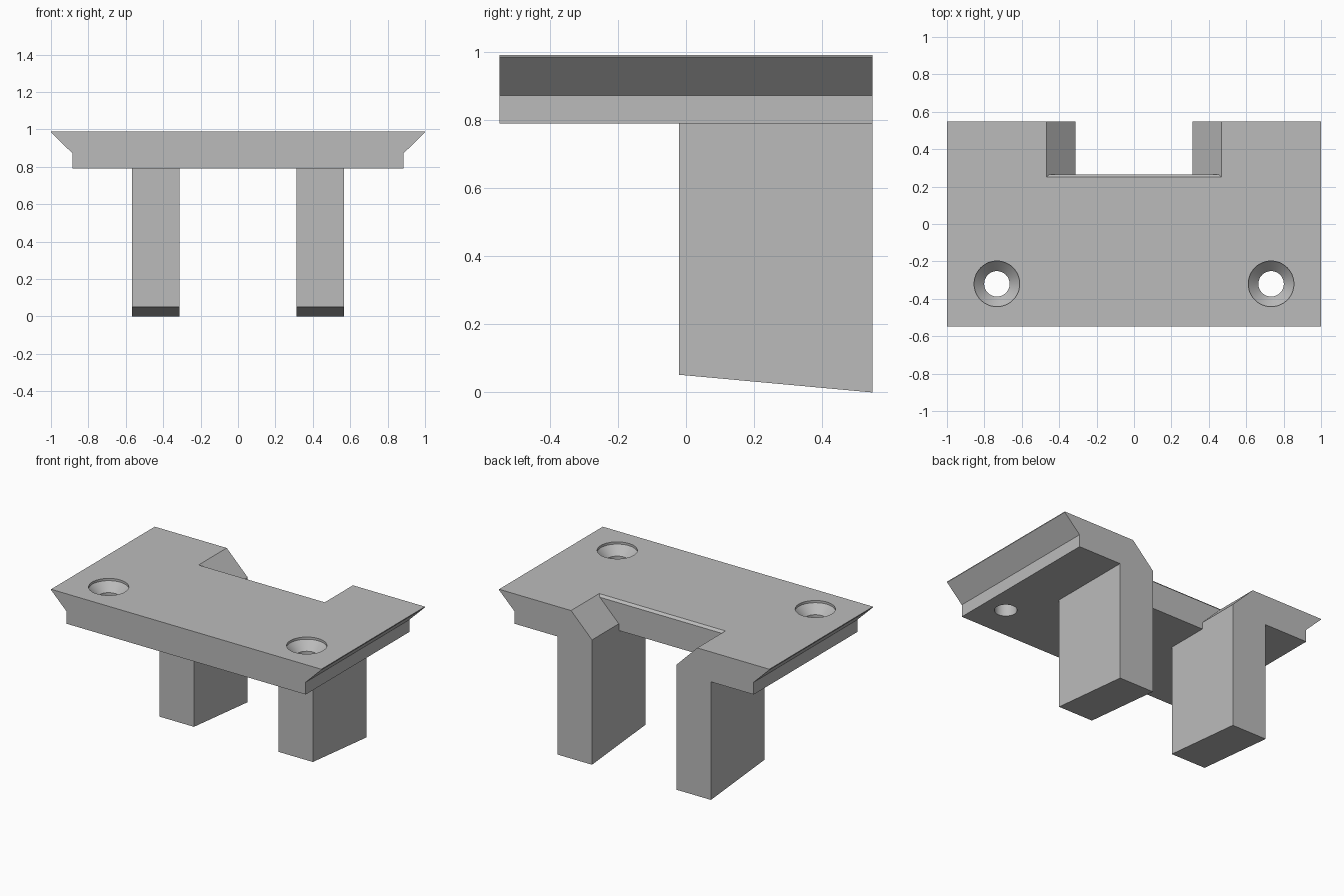
import bpy
import bmesh
from math import cos, sin, tau

if "Cube" in bpy.data.objects:
    bpy.data.objects.remove(bpy.data.objects["Cube"])

HALF_Y = 0.548
TOP, UNDER = 0.99, 0.79

grey = bpy.data.materials.new("plain grey")
grey.use_nodes = True
COLOUR = (0.5, 0.5, 0.5, 1)
grey.diffuse_color = COLOUR
grey.node_tree.nodes["Principled BSDF"].inputs["Base Color"].default_value = COLOUR


def loft(name, rings):
    """Closed solid through a list of matching point rings."""
    bm = bmesh.new()
    loops = [[bm.verts.new(p) for p in ring] for ring in rings]
    n = len(loops[0])
    for a, b in zip(loops, loops[1:]):
        for i in range(n):
            j = (i + 1) % n
            bm.faces.new((a[i], a[j], b[j], b[i]))
    bm.faces.new(loops[0])
    bm.faces.new(loops[-1])
    bmesh.ops.recalc_face_normals(bm, faces=bm.faces)
    mesh = bpy.data.meshes.new(name)
    bm.to_mesh(mesh)
    bm.free()
    mesh.materials.append(grey)
    obj = bpy.data.objects.new(name, mesh)
    bpy.context.collection.objects.link(obj)
    return obj


def combine(target, tool, operation):
    """Apply a boolean and remove the tool."""
    mod = target.modifiers.new(operation, "BOOLEAN")
    mod.operation, mod.solver, mod.object = operation, "EXACT", tool
    bpy.context.view_layer.objects.active = target
    bpy.ops.object.modifier_apply(modifier=mod.name)
    bpy.data.objects.remove(tool)


def circle(x, y, z, r, n=48):
    return [(x + r * cos(tau * i / n), y + r * sin(tau * i / n), z) for i in range(n)]


# Plate with undercut side edges
half = [(0.885, UNDER), (0.885, 0.872), (1, 0.985), (1, TOP)]
outline = half + [(-x, z) for x, z in reversed(half)]
bracket = loft("bracket_plate", [[(x, y, z) for x, z in outline] for y in (-HALF_Y, HALF_Y)])

# Legs with a sloping foot
for side in (1, -1):
    section = [(-0.02, 0.052), (HALF_Y, 0), (HALF_Y, 0.81), (-0.02, 0.81)]
    leg = loft("leg", [[(side * x, y, z) for y, z in section] for x in (0.312, 0.568)])
    combine(bracket, leg, "UNION")

# Rear notch with flared sides and a small front chamfer
levels = [(0.7, 0.312, 0.265), (0.835, 0.312, 0.265), (0.975, 0.452, 0.265),
          (TOP, 0.467, 0.25), (1.04, 0.517, 0.2)]
notch = loft("notch_cutter", [[(-w, y, z), (w, y, z), (w, 0.7, z), (-w, 0.7, z)]
                              for z, w, y in levels])
combine(bracket, notch, "DIFFERENCE")

# Countersunk screw holes
for x in (-0.733, 0.733):
    steps = [(0.7, 0.068), (0.92, 0.068), (0.975, 0.122), (1.1, 0.122)]
    hole = loft("hole_cutter", [circle(x, -0.32, z, r) for z, r in steps])
    combine(bracket, hole, "DIFFERENCE")

bpy.ops.object.select_all(action="DESELECT")
bracket.select_set(True)
bpy.context.view_layer.objects.active = bracket
bpy.ops.object.shade_smooth_by_angle(angle=0.5)
